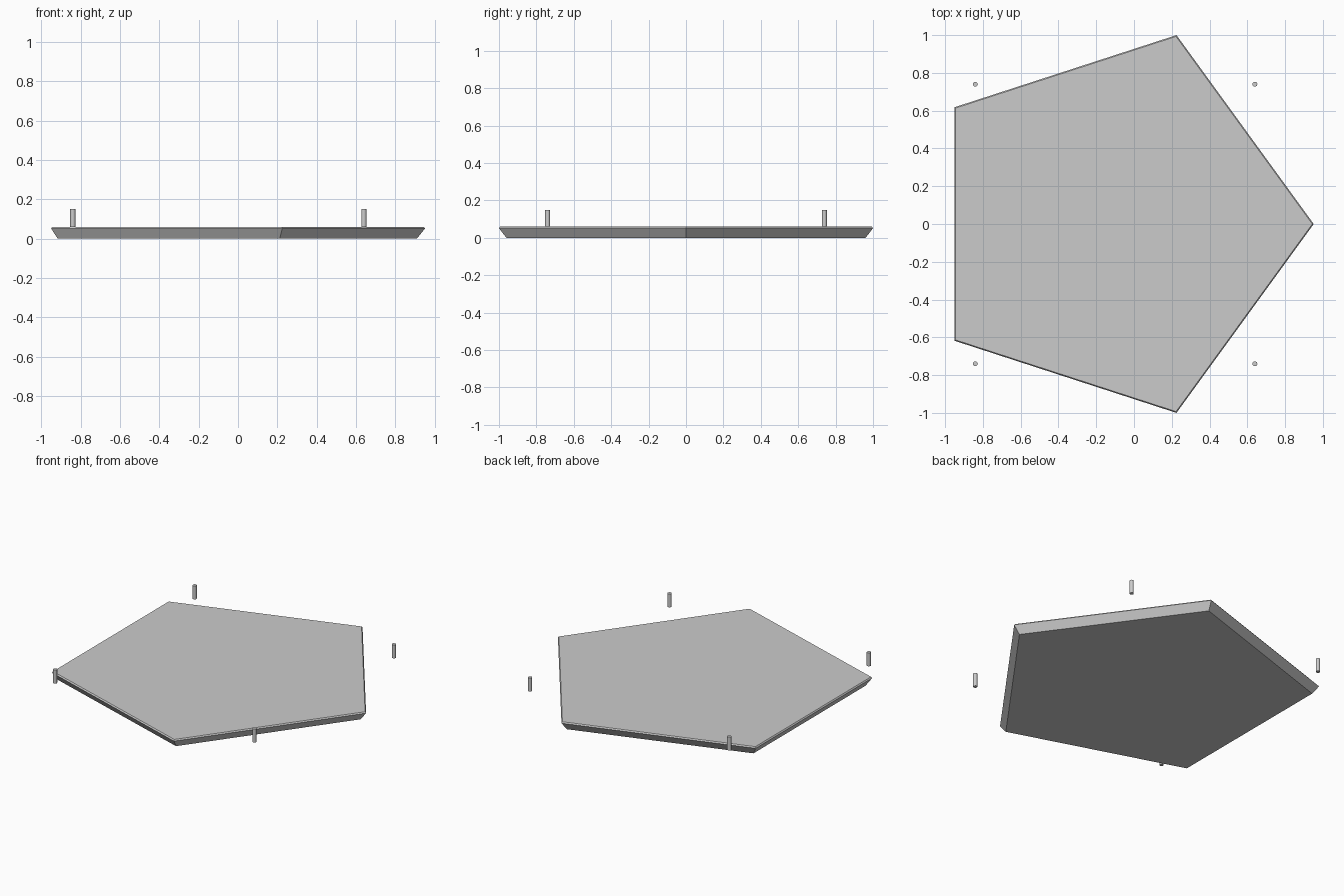
import bpy, bmesh, math

if "Cube" in bpy.data.objects:
    bpy.data.objects.remove(bpy.data.objects["Cube"])

CX = -0.1                                            # pentagon centre
PROFILE = [(1.01, 0.0), (1.0515, 0.052), (1.044, 0.06)]  # radius, height


def finish(name, bm, angle):
    bmesh.ops.recalc_face_normals(bm, faces=bm.faces)
    mesh = bpy.data.meshes.new(name)
    bm.to_mesh(mesh)
    bm.free()
    ob = bpy.data.objects.new(name, mesh)
    bpy.context.collection.objects.link(ob)
    bpy.ops.object.select_all(action='DESELECT')
    ob.select_set(True)
    bpy.context.view_layer.objects.active = ob
    bpy.ops.object.shade_smooth_by_angle(angle=math.radians(angle))
    return ob


# Five-sided slab: undercut sides and a thin chamfer round the top
bm = bmesh.new()
rings = [[bm.verts.new((CX + r * math.cos(i * math.tau / 5),
                        r * math.sin(i * math.tau / 5), z)) for i in range(5)]
         for r, z in PROFILE]
for low, high in zip(rings, rings[1:]):
    for i in range(5):
        j = (i + 1) % 5
        bm.faces.new((low[i], low[j], high[j], high[i]))
bm.faces.new(rings[0][::-1])
bm.faces.new(rings[-1])
finish("pentagon_slab", bm, 30)

# Four small round pins in a square around the slab
for side_x, label_x in ((-1, "left"), (1, "right")):
    for side_y, label_y in ((-1, "front"), (1, "back")):
        bm = bmesh.new()
        bmesh.ops.create_cone(bm, cap_ends=True, segments=16,
                              radius1=0.013, radius2=0.013, depth=0.09)
        pin = finish(f"pin_{label_x}_{label_y}", bm, 40)
        pin.location = (CX + side_x * 0.74, side_y * 0.74, 0.105)
